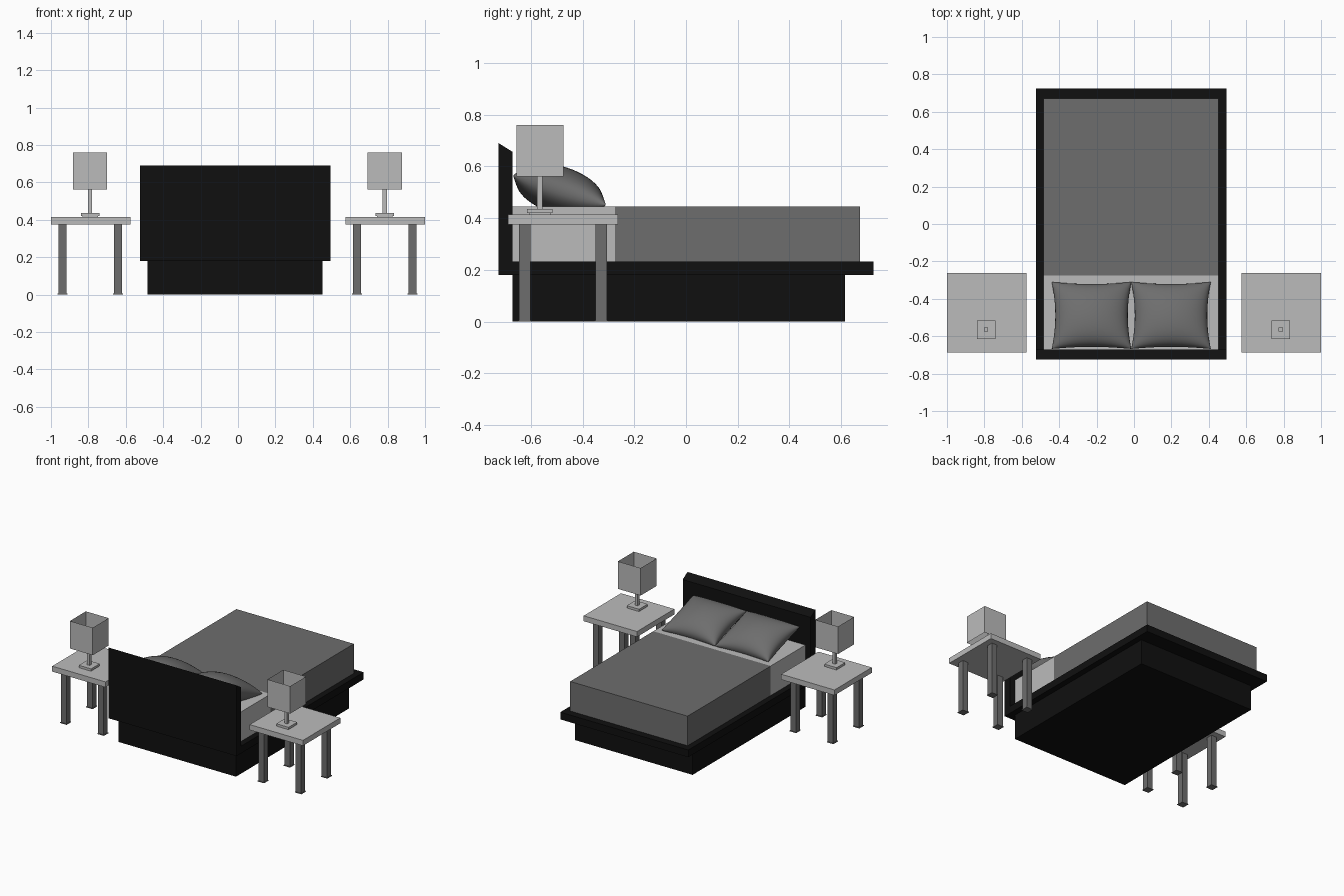
import bpy, bmesh, math
from mathutils import Matrix

if "Cube" in bpy.data.objects:
    bpy.data.objects.remove(bpy.data.objects["Cube"])


def material(name, v):
    m = bpy.data.materials.new(name)
    m.diffuse_color = (v, v, v, 1)
    m.use_nodes = True
    m.node_tree.nodes["Principled BSDF"].inputs["Base Color"].default_value = m.diffuse_color
    return m


BLACK = material("black frame", 0.005)
DARK = material("dark grey", 0.155)
LIGHT = material("light grey", 0.50)


def finish(name, bm, mat):
    me = bpy.data.meshes.new(name)
    bm.to_mesh(me)
    bm.free()
    ob = bpy.data.objects.new(name, me)
    bpy.context.collection.objects.link(ob)
    me.materials.append(mat)
    return ob


def box(name, x, y, z, mat, open_ends=False):
    """Box from (min, max) ranges; open_ends leaves out the top and bottom."""
    bm = bmesh.new()
    bmesh.ops.create_cube(bm, size=1)
    for v in bm.verts:
        v.co = [r[0] + (c + 0.5) * (r[1] - r[0]) for c, r in zip(v.co, (x, y, z))]
    if open_ends:
        bm.normal_update()
        caps = [f for f in bm.faces if abs(f.normal.z) > 0.9]
        bmesh.ops.delete(bm, geom=caps, context='FACES_ONLY')
    return finish(name, bm, mat)


def around(c, half):
    return (c - half, c + half)


# Bed frame
box("bed_plinth", (-0.483, 0.453), (-0.67, 0.615), (0, 0.18), BLACK)
box("bed_platform", (-0.525, 0.495), (-0.67, 0.724), (0.18, 0.232), BLACK)

# Headboard with a sloping top edge
bm = bmesh.new()
profile = [(-0.724, 0.18), (-0.67, 0.18), (-0.67, 0.656), (-0.724, 0.69)]
face = bm.faces.new([bm.verts.new((-0.525, y, z)) for y, z in profile])
ext = bmesh.ops.extrude_face_region(bm, geom=[face])
bmesh.ops.translate(bm, vec=(1.02, 0, 0),
                    verts=[g for g in ext["geom"] if isinstance(g, bmesh.types.BMVert)])
bmesh.ops.recalc_face_normals(bm, faces=bm.faces)
finish("headboard", bm, BLACK)

# Mattress head end and blanket
box("mattress", (-0.483, 0.453), (-0.67, -0.275), (0.232, 0.445), LIGHT)
box("blanket", (-0.483, 0.453), (-0.275, 0.672), (0.232, 0.445), DARK)


# Pillows: a puffed grid with pinched edges, leaning on the headboard
def pillow(name, cx):
    bm = bmesh.new()
    n, hw, hl, hh = 24, 0.213, 0.188, 0.092
    for side in (1, -1):
        rows = []
        for i in range(n + 1):
            row = []
            for j in range(n + 1):
                # cosine spacing packs points near the seam
                u = -math.cos(math.pi * i / n)
                v = -math.cos(math.pi * j / n)
                puff = max(0.0, (1 - u * u) * (1 - v * v)) ** 0.45
                row.append(bm.verts.new((u * hw * (1 - 0.09 * (1 - v * v)),
                                         v * hl * (1 - 0.08 * (1 - u * u)),
                                         side * hh * puff)))
            rows.append(row)
        for i in range(n):
            for j in range(n):
                q = [rows[i][j], rows[i + 1][j], rows[i + 1][j + 1], rows[i][j + 1]]
                bm.faces.new(q if side > 0 else q[::-1])
    bmesh.ops.remove_doubles(bm, verts=bm.verts, dist=1e-5)
    for f in bm.faces:
        f.smooth = True
    bm.transform(Matrix.Translation((cx, -0.489, 0.508)) @ Matrix.Rotation(math.radians(-17.8), 4, 'X'))
    finish(name, bm, DARK)


pillow("pillow_left", -0.227)
pillow("pillow_right", 0.198)

# Bedside tables with lamps
for side, cx in (("left", -0.7875), ("right", 0.7875)):
    box(f"table_top_{side}", around(cx, 0.2125), (-0.688, -0.263), (0.376, 0.415), LIGHT)
    for a, dx in enumerate((-0.151, 0.146)):
        for b, ly in enumerate((-0.623, -0.327)):
            box(f"table_leg_{side}_{a}{b}", around(cx + dx, 0.022), around(ly, 0.022), (0.005, 0.376), DARK)
            box(f"table_foot_{side}_{a}{b}", around(cx + dx, 0.026), around(ly, 0.026), (0, 0.005), DARK)
    lx, ly = cx - 0.003, -0.565
    box(f"lamp_base_{side}", around(lx, 0.049), around(ly, 0.049), (0.42, 0.436), LIGHT)
    box(f"lamp_base_pad_{side}", around(lx, 0.042), around(ly, 0.042), (0.415, 0.42), LIGHT)
    box(f"lamp_post_{side}", around(lx, 0.011), around(ly, 0.011), (0.436, 0.565), LIGHT)
    box(f"lamp_shade_{side}", around(lx, 0.091), around(ly, 0.091), (0.562, 0.76), LIGHT, True)
